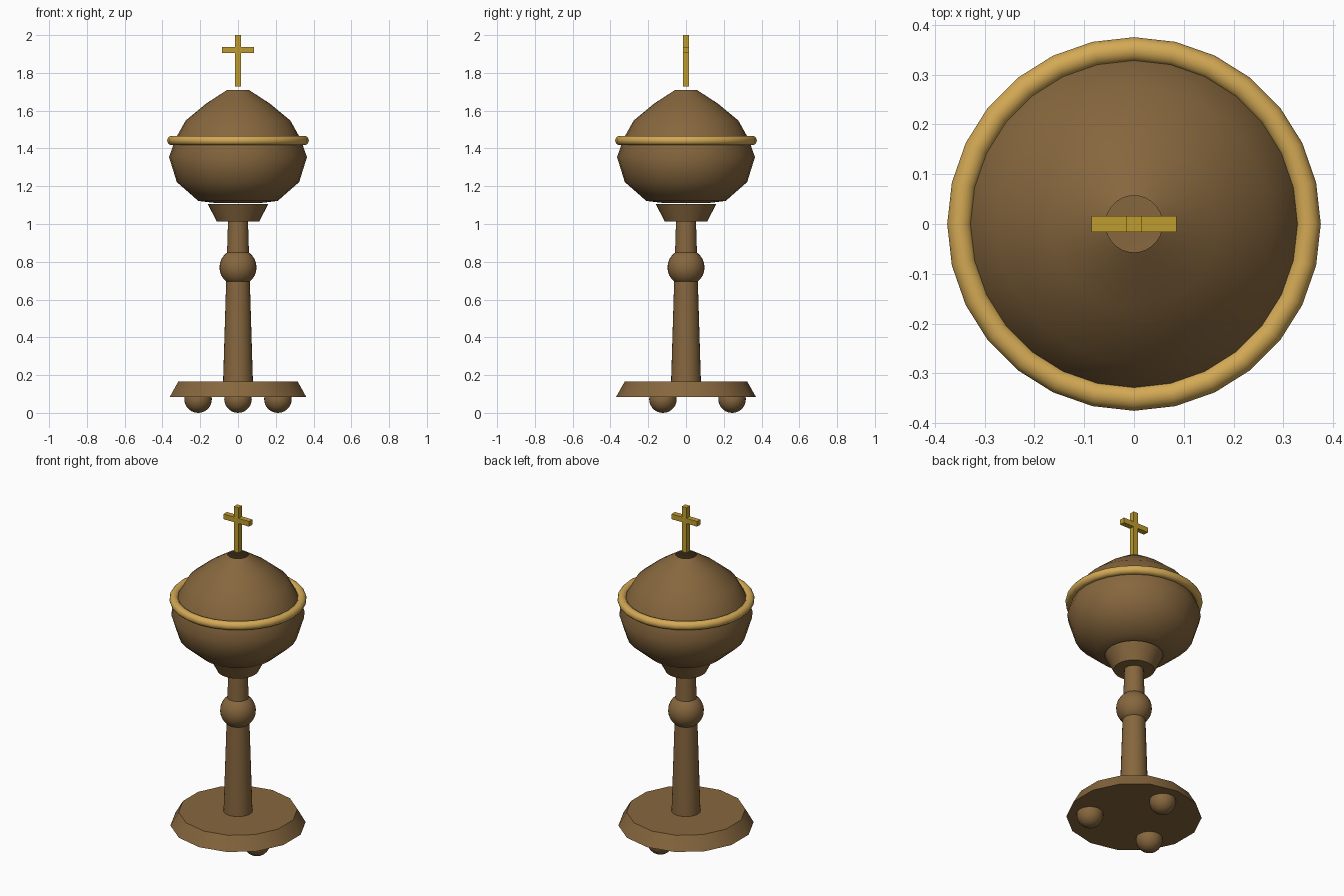
import bpy
import bmesh
from math import cos, sin, pi, radians

cube = bpy.data.objects.get("Cube")
if cube:
    bpy.data.objects.remove(cube, do_unlink=True)


def material(name, rgb):
    mat = bpy.data.materials.new(name)
    mat.use_nodes = True
    color = (*rgb, 1)
    mat.diffuse_color = color
    mat.node_tree.nodes["Principled BSDF"].inputs["Base Color"].default_value = color
    return mat


bronze = material("brown bronze", (0.24, 0.135, 0.048))
gold = material("pale gold", (0.65, 0.395, 0.09))
brass = material("dark brass", (0.52, 0.335, 0.03))


def finish(obj, name, mat, smooth=True):
    obj.name = name
    obj.data.name = name
    obj.data.materials.append(mat)
    if smooth:
        bpy.ops.object.select_all(action="DESELECT")
        obj.select_set(True)
        bpy.context.view_layer.objects.active = obj
        bpy.ops.object.shade_smooth_by_angle(angle=radians(50))
    return obj


def mesh_object(bm, name, mat, smooth=True):
    mesh = bpy.data.meshes.new(name)
    bm.to_mesh(mesh)
    bm.free()
    obj = bpy.data.objects.new(name, mesh)
    bpy.context.collection.objects.link(obj)
    return finish(obj, name, mat, smooth)


def lathe(name, profile, mat, sides=28, cap_top=True):
    """Turn (radius, height) points, listed upward, around the z axis."""
    bm = bmesh.new()
    rings = []
    for radius, z in profile:
        angles = [pi / 2 + 2 * pi * i / sides for i in range(sides)]
        rings.append([bm.verts.new((radius * cos(a), radius * sin(a), z)) for a in angles])
    for low, high in zip(rings, rings[1:]):
        for i in range(sides):
            j = (i + 1) % sides
            bm.faces.new((low[i], low[j], high[j], high[i]))
    bm.faces.new(rings[0][::-1])
    if cap_top:
        bm.faces.new(rings[-1])
    return mesh_object(bm, name, mat)


def ball(name, radius, location):
    bpy.ops.mesh.primitive_uv_sphere_add(segments=28, ring_count=14, radius=radius, location=location)
    return finish(bpy.context.object, name, bronze)


# Three ball feet under the base plate
for name, angle in (("back_foot", 90), ("right_foot", 210), ("left_foot", 330)):
    a = radians(angle)
    ball(name, 0.073, (0.244 * cos(a), 0.244 * sin(a), 0.073))

# Base, tapered stem with knob, and collar
lathe("base_plate", [(0.37, 0.085), (0.325, 0.165)], bronze, sides=14)
lathe("stem", [(0.079, 0.165), (0.053, 1.012)], bronze)
ball("stem_knob", 0.098, (0, 0, 0.77))
lathe("collar", [(0.112, 1.012), (0.16, 1.106)], bronze)

# Bowl and domed lid, open at the crown
lathe("bowl", [(0.11, 1.11), (0.21, 1.122), (0.324, 1.222), (0.365, 1.354), (0.335, 1.44)],
      bronze, cap_top=False)
lathe("lid", [(0.334, 1.44), (0.325, 1.462), (0.277, 1.548), (0.168, 1.638), (0.057, 1.71)],
      bronze, cap_top=False).data
lid_mesh = bpy.data.objects["lid"].data
bm = bmesh.new()
bm.from_mesh(lid_mesh)
bmesh.ops.delete(bm, geom=[f for f in bm.faces if len(f.verts) > 4], context="FACES_ONLY")
bm.to_mesh(lid_mesh)
bm.free()

# Gold ring around the rim
bpy.ops.mesh.primitive_torus_add(major_segments=28, minor_segments=14, major_radius=0.35,
                                 minor_radius=0.025, location=(0, 0, 1.442))
finish(bpy.context.object, "rim_ring", gold)

# Cross: half outline mirrored, then extruded in depth
half = [(0.016, 1.727), (0.016, 1.905), (0.085, 1.905), (0.085, 1.936), (0.016, 1.936), (0.016, 2.0)]
outline = half + [(-x, z) for x, z in reversed(half)]
bm = bmesh.new()
front = bm.faces.new([bm.verts.new((x, -0.016, z)) for x, z in outline])
extruded = bmesh.ops.extrude_face_region(bm, geom=[front], use_keep_orig=True)
back_verts = [g for g in extruded["geom"] if isinstance(g, bmesh.types.BMVert)]
bmesh.ops.translate(bm, verts=back_verts, vec=(0, 0.032, 0))
bmesh.ops.recalc_face_normals(bm, faces=bm.faces[:])
mesh_object(bm, "top_cross", brass, smooth=False)
